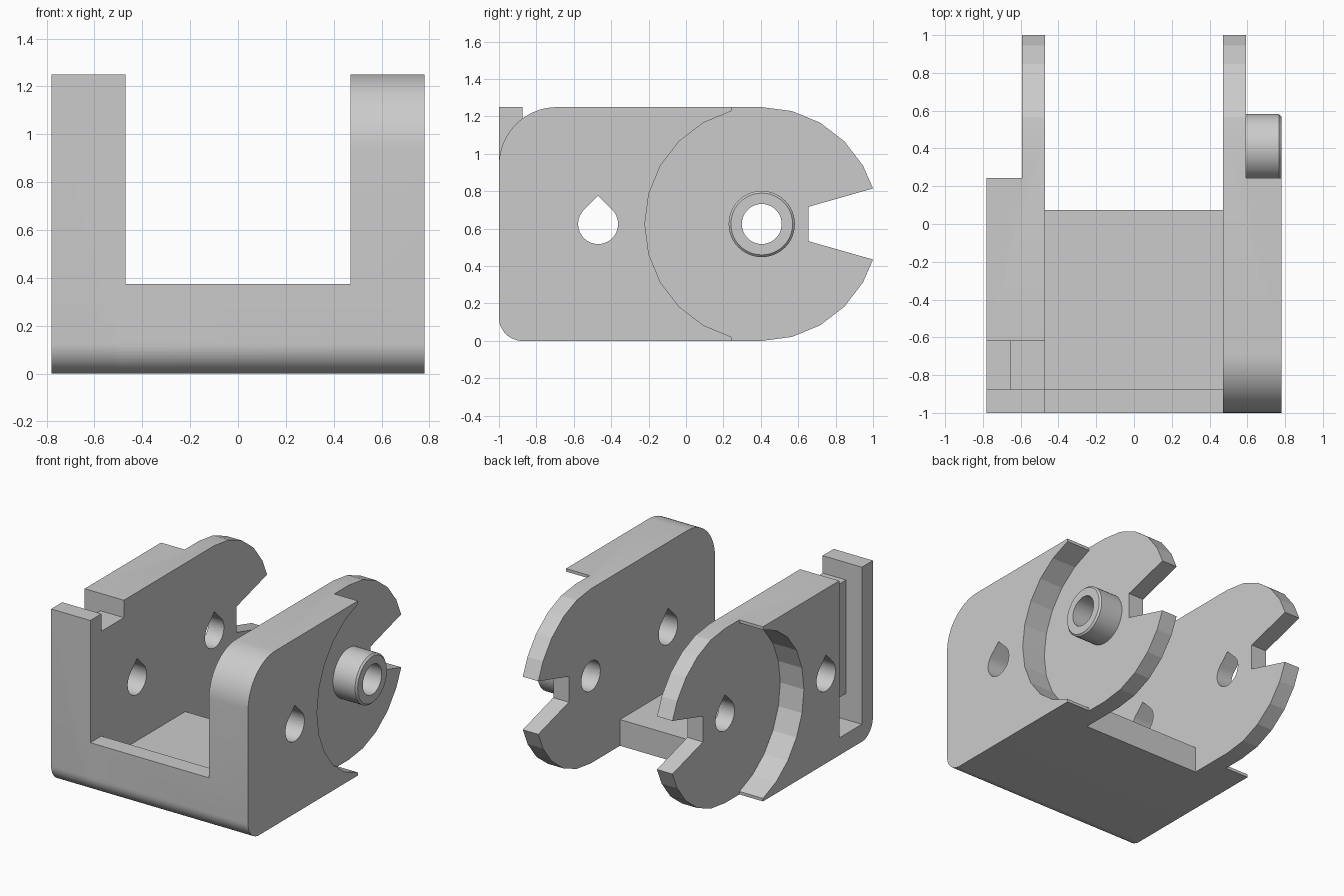
import bpy
import bmesh
from math import sin, cos, radians, sqrt

cube = bpy.data.objects.get("Cube")
if cube:
    bpy.data.objects.remove(cube, do_unlink=True)

grey = bpy.data.materials.new("plain grey")
grey.use_nodes = True
colour = (0.6, 0.6, 0.6, 1)
grey.diffuse_color = colour
grey.node_tree.nodes["Principled BSDF"].inputs["Base Color"].default_value = colour

MID = 0.625       # height of the hole axis, also the disc radius
DISC_Y = 0.405    # centre of the rear disc
INNER, STEP, OUTER = 0.47, 0.593, 0.78
HOLE = 0.107


def arc(cy, cz, r, start, end, count):
    """Points along an arc in the side (y, z) plane, in degrees."""
    angles = [radians(start + (end - start) * i / count) for i in range(count + 1)]
    return [(cy + r * cos(a), cz + r * sin(a)) for a in angles]


def extrude(name, profile, x0, x1):
    """Solid made by sweeping a side profile from x0 to x1."""
    bm = bmesh.new()
    face = bm.faces.new([bm.verts.new((x0, y, z)) for y, z in profile])
    swept = bmesh.ops.extrude_face_region(bm, geom=[face])["geom"]
    moved = [v for v in swept if isinstance(v, bmesh.types.BMVert)]
    bmesh.ops.translate(bm, verts=moved, vec=(x1 - x0, 0, 0))
    bmesh.ops.recalc_face_normals(bm, faces=bm.faces)
    mesh = bpy.data.meshes.new(name)
    bm.to_mesh(mesh)
    bm.free()
    mesh.materials.append(grey)
    obj = bpy.data.objects.new(name, mesh)
    bpy.context.collection.objects.link(obj)
    return obj


def block(name, x0, x1, y0, y1, z0, z1):
    return extrude(name, [(y0, z0), (y1, z0), (y1, z1), (y0, z1)], x0, x1)


def combine(target, tool, operation):
    """Apply a boolean and discard the tool."""
    mod = target.modifiers.new("boolean", "BOOLEAN")
    mod.operation = operation
    mod.solver = "EXACT"
    mod.object = tool
    bpy.context.view_layer.update()
    graph = bpy.context.evaluated_depsgraph_get()
    mesh = bpy.data.meshes.new_from_object(target.evaluated_get(graph))
    target.modifiers.clear()
    target.data = mesh
    bpy.data.objects.remove(tool, do_unlink=True)


def teardrop(cy):
    return arc(cy, MID, HOLE, 135, 405, 30) + [(cy, MID + HOLE * sqrt(2))]


# Side wall outline: rounded front, faceted disc at the rear with a tapered notch
bottom_front = arc(-0.875, 0.125, 0.125, 180, 270, 12)
disc_lower = arc(DISC_Y, MID, MID, 270, 330, 4)
disc_upper = arc(DISC_Y, MID, MID, 30, 90, 4)
notch = [(1, 0.435), (0.655, 0.533), (0.655, 0.717), (1, 0.815)]
rear = disc_lower + notch + disc_upper
round_top = arc(-0.69, 0.94, 0.31, 90, 180, 16)
square_top = [(-1, 1.25)]

bracket = extrude("bracket", bottom_front + rear + round_top, INNER, OUTER)
left_wall = extrude("square_wall", bottom_front + rear + square_top, -OUTER, -INNER)

# Front bar and thin floor joining the walls
base_profile = bottom_front + [(0.075, 0), (0.075, 0.1875), (-0.875, 0.1875),
                               (-0.875, 0.375), (-1, 0.375)]
base = extrude("floor_and_front_bar", base_profile, -0.55, 0.55)
combine(bracket, base, "UNION")
combine(bracket, left_wall, "UNION")

# Round recess on the outer side of both walls
recess = arc(DISC_Y, MID, MID, 105, 255, 10)
edge = recess[0][0]
recess += [(edge, -0.2), (1.3, -0.2), (1.3, 1.5), (edge, 1.5)]
for side in (-1, 1):
    combine(bracket, extrude("recess_cutter", recess, side * STEP, side * 1.2), "DIFFERENCE")

# Hollow pivot boss with a small chamfer at its tip
boss = extrude("pivot_boss", arc(DISC_Y, MID, 0.177, 0, 352.5, 47), 0.53, OUTER)
bm = bmesh.new()
bm.from_mesh(boss.data)
rim = [e for e in bm.edges if all(v.co.x > OUTER - 0.01 for v in e.verts)]
bmesh.ops.bevel(bm, geom=rim, offset=0.012, segments=1, affect="EDGES")
bm.to_mesh(boss.data)
bm.free()
combine(bracket, boss, "UNION")

# Through holes: teardrops, with a plain round bore in the boss
bore = arc(DISC_Y, MID, HOLE, 0, 350, 35)
combine(bracket, extrude("front_hole_cutter", teardrop(-0.47), -1, 1), "DIFFERENCE")
combine(bracket, extrude("rear_hole_cutter", teardrop(DISC_Y), -1, 0), "DIFFERENCE")
combine(bracket, extrude("bore_cutter", bore, 0, 1), "DIFFERENCE")

# Strap slot behind the square post: outer channel plus passages above and below
slots = [(-0.655, 0.125, 1.4), (-0.46, 1.125, 1.4), (-INNER, 0.125, 0.3125)]
for x_end, low, high in slots:
    combine(bracket, block("slot_cutter", -1, x_end, -0.875, -0.62, low, high), "DIFFERENCE")

# Smooth the fine curves while the coarse disc facets stay flat
bpy.ops.object.select_all(action="DESELECT")
bpy.context.view_layer.objects.active = bracket
bracket.select_set(True)
bpy.ops.object.shade_smooth_by_angle(angle=radians(13))
